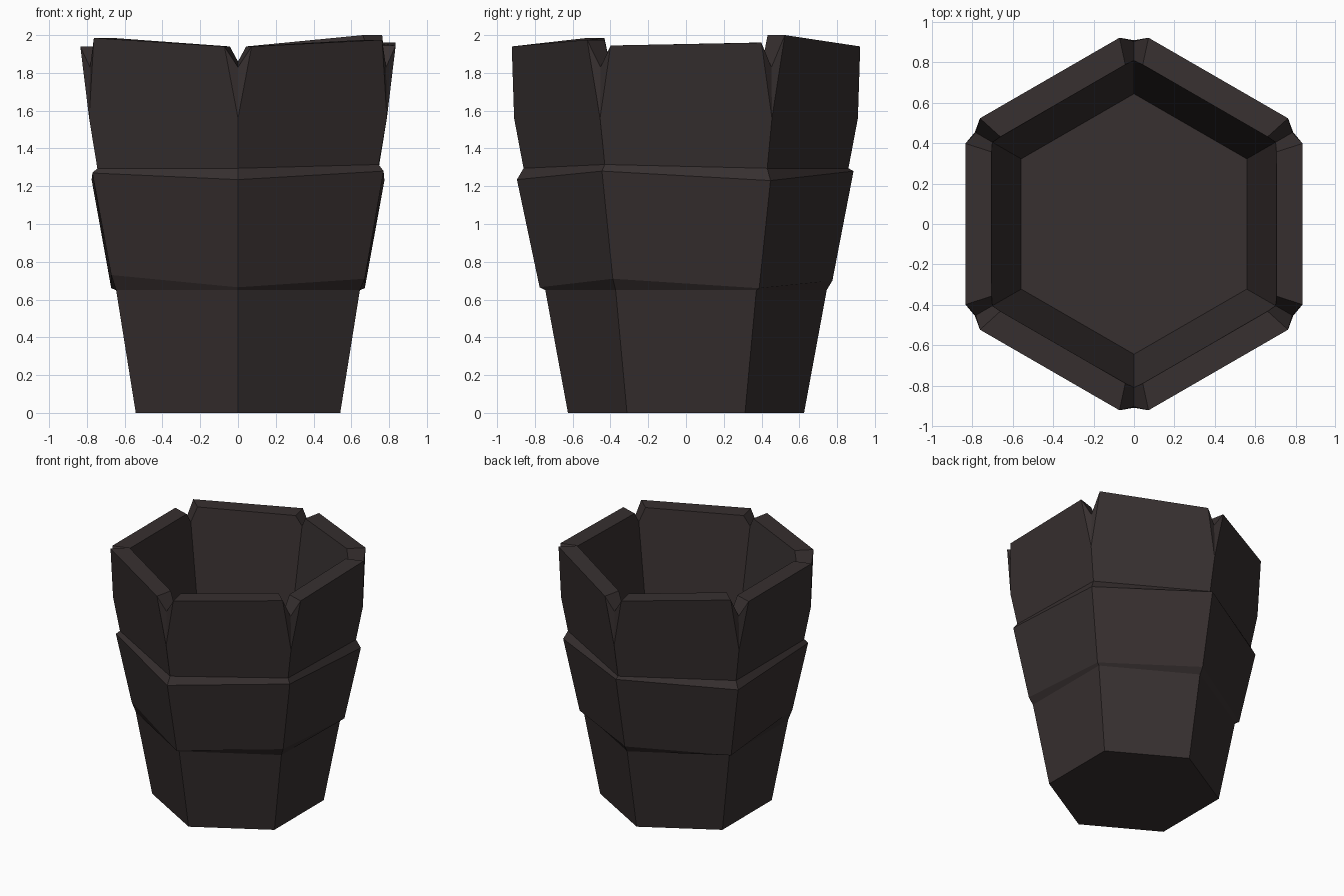
import bpy, bmesh, math
from mathutils import Vector

if "Cube" in bpy.data.objects:
    bpy.data.objects.remove(bpy.data.objects["Cube"])

N = 6
bm = bmesh.new()


def corner(k, r, z):
    # corner 0 points to the front, then counter-clockwise
    a = math.radians(-90 + 60 * (k % N))
    return Vector((r * math.cos(a), r * math.sin(a), z))


def toward(k, step, r, d, z):
    # point on the hexagon side, d away from corner k
    p, q = corner(k, r, z), corner(k + step, r, z)
    return p + (q - p).normalized() * d


def ring(radii, heights):
    return [bm.verts.new(corner(k, radii[k], heights[k])) for k in range(N)]


def same(v):
    return [v] * N


# outer wall rings: base, uneven raised band, upper staves
lip_z = [0.665, 0.71, 0.66, 0.70, 0.66, 0.73]
wide_z = [1.235, 1.28, 1.23, 1.28, 1.235, 1.27]
rings = [
    ring(same(0.625), same(0.0)),
    ring(same(0.745), same(0.65)),
    ring(same(0.775), lip_z),
    ring([0.895, 0.89, 0.895, 0.887, 0.895, 0.89], wide_z),
    ring(same(0.86), [1.295, 1.315, 1.295, 1.295, 1.295, 1.295]),
]
bm.faces.new(list(reversed(rings[0])))
for lo, hi in zip(rings, rings[1:]):
    for k in range(N):
        j = (k + 1) % N
        bm.faces.new((lo[k], lo[j], hi[j], hi[k]))
ledge = rings[-1]

# rim heights of each stave at its first and last end
rim = [(1.94, 1.975), (1.945, 1.96), (2.0, 1.94),
       (1.94, 1.98), (1.94, 1.94), (1.985, 1.94)]
split = ring(same(0.91), same(1.56))
notch_out = ring(same(0.905), same(1.83))
notch_in = ring(same(0.81), same(1.86))
floor = ring(same(0.645), same(0.97))
start_out = [bm.verts.new(toward(k, 1, 0.964, 0.083, rim[k][0])) for k in range(N)]
start_in = [bm.verts.new(toward(k, 1, 0.814, 0.05, rim[k][0])) for k in range(N)]
end_out = [bm.verts.new(toward(k + 1, -1, 0.964, 0.083, rim[k][1])) for k in range(N)]
end_in = [bm.verts.new(toward(k + 1, -1, 0.814, 0.05, rim[k][1])) for k in range(N)]

for k in range(N):
    j, i = (k + 1) % N, (k - 1) % N
    # stave: outside, rim, inside
    bm.faces.new((ledge[k], ledge[j], split[j], end_out[k], start_out[k], split[k]))
    bm.faces.new((start_out[k], end_out[k], end_in[k], start_in[k]))
    bm.faces.new((start_in[k], end_in[k], notch_in[j], floor[j], floor[k], notch_in[k]))
    # notch between this stave and the previous one
    bm.faces.new((split[k], notch_out[k], end_out[i]))
    bm.faces.new((split[k], start_out[k], notch_out[k]))
    bm.faces.new((notch_out[k], start_out[k], start_in[k], notch_in[k]))
    bm.faces.new((end_out[i], notch_out[k], notch_in[k], end_in[i]))
bm.faces.new(floor)
bmesh.ops.recalc_face_normals(bm, faces=bm.faces)

mesh = bpy.data.meshes.new("hexagonal_pot")
bm.to_mesh(mesh)
bm.free()
pot = bpy.data.objects.new("hexagonal_pot", mesh)
bpy.context.collection.objects.link(pot)

mat = bpy.data.materials.new("dark brown")
mat.diffuse_color = (0.038, 0.029, 0.029, 1)
mat.use_nodes = True
mat.node_tree.nodes["Principled BSDF"].inputs["Base Color"].default_value = mat.diffuse_color
mesh.materials.append(mat)
